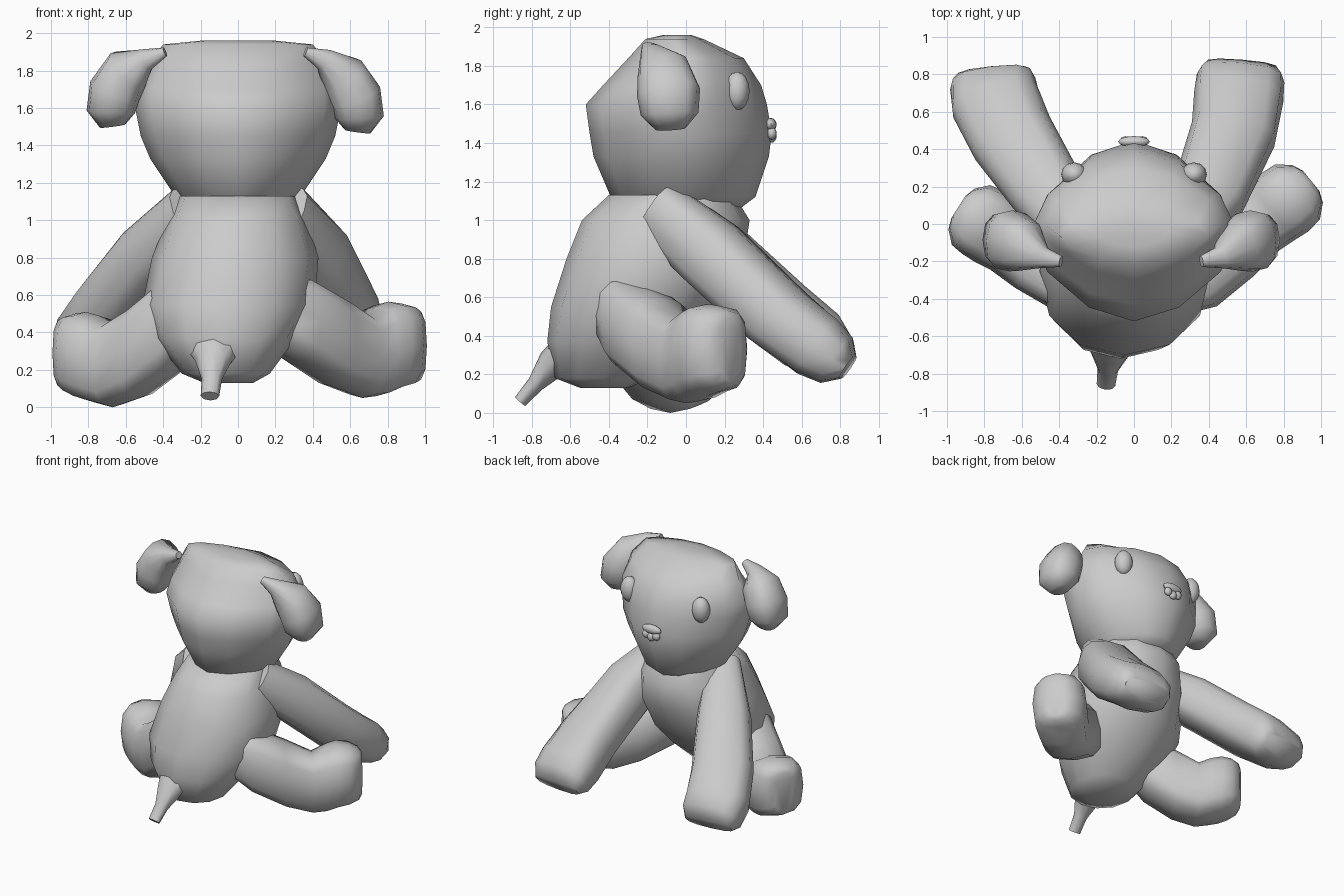
import bpy, bmesh, math
from mathutils import Vector

cube = bpy.data.objects.get("Cube")
if cube:
    bpy.data.objects.remove(cube, do_unlink=True)

GREY = (0.6, 0.6, 0.6, 1)
plush = bpy.data.materials.new("plush_grey")
plush.use_nodes = True
plush.diffuse_color = GREY
plush.node_tree.nodes["Principled BSDF"].inputs["Base Color"].default_value = GREY
UP = Vector((0, 0, 1))
FORWARD = Vector((0, 1, 0))


def finish(name, bm, angle=60):
    bmesh.ops.recalc_face_normals(bm, faces=bm.faces)
    mesh = bpy.data.meshes.new(name)
    bm.to_mesh(mesh)
    bm.free()
    mesh.materials.append(plush)
    obj = bpy.data.objects.new(name, mesh)
    bpy.context.collection.objects.link(obj)
    bpy.ops.object.select_all(action='DESELECT')
    obj.select_set(True)
    bpy.context.view_layer.objects.active = obj
    bpy.ops.object.shade_smooth_by_angle(angle=math.radians(angle))
    return obj


def loft(name, rings, sides=12, power=2.0):
    """Skin rings given as (centre, half axis a, half axis b), capped at both ends."""
    bm = bmesh.new()
    loops = []
    for centre, a, b in rings:
        loop = []
        for i in range(sides):
            t = 2 * math.pi * i / sides
            c, s = math.cos(t), math.sin(t)
            c = math.copysign(abs(c) ** (2 / power), c)
            s = math.copysign(abs(s) ** (2 / power), s)
            loop.append(bm.verts.new(centre + a * c + b * s))
        loops.append(loop)
    for lo, hi in zip(loops, loops[1:]):
        for i in range(sides):
            j = (i + 1) % sides
            bm.faces.new((lo[i], lo[j], hi[j], hi[i]))
    bm.faces.new(loops[0])
    bm.faces.new(loops[-1])
    return finish(name, bm)


def upright(name, profile, **kw):
    """Stack horizontal rings given as (z, left x, right x, back y, front y)."""
    rings = [(Vector(((x0 + x1) / 2, (y0 + y1) / 2, z)), Vector(((x1 - x0) / 2, 0, 0)),
              Vector((0, (y1 - y0) / 2, 0))) for z, x0, x1, y0, y1 in profile]
    return loft(name, rings, **kw)


def tube(name, path, axis=UP, **kw):
    """Sweep along points given as (position, half width across axis, half size along axis)."""
    pts = [Vector(p[0]) for p in path]
    rings = []
    for i, (_, w, h) in enumerate(path):
        t = (pts[min(i + 1, len(pts) - 1)] - pts[max(i - 1, 0)]).normalized()
        side = t.cross(axis).normalized()
        rings.append((pts[i], side * w, side.cross(t) * h))
    return loft(name, rings, **kw)


def leg(name, hip, direction, profile):
    """Sweep upright rings given as (distance, bottom z, top z, half width)."""
    d = Vector(direction).normalized()
    side = d.cross(UP)
    rings = [(Vector(hip) + d * s + UP * (lo + hi) / 2, side * w, UP * (hi - lo) / 2)
             for s, lo, hi, w in profile]
    return loft(name, rings, power=3.0)


def ellipsoid(name, centre, size, segments=12):
    bm = bmesh.new()
    bmesh.ops.create_uvsphere(bm, u_segments=segments, v_segments=8, radius=1)
    bmesh.ops.scale(bm, vec=size, verts=bm.verts)
    bmesh.ops.translate(bm, vec=centre, verts=bm.verts)
    return finish(name, bm)


# Head, tapering to a blunt muzzle and nape
head = [(1.06, 0.24, -0.28, 0.28), (1.12, 0.33, -0.39, 0.36), (1.33, 0.47, -0.48, 0.43),
        (1.45, 0.52, -0.50, 0.445), (1.6, 0.55, -0.52, 0.42), (1.7, 0.545, -0.43, 0.39),
        (1.84, 0.48, -0.30, 0.30), (1.94, 0.40, -0.21, 0.09), (1.96, 0.2, -0.12, 0.03)]
upright("head", [(z, -w, w, y0, y1) for z, w, y0, y1 in head], power=1.68)

# Body, sagging to one side at the bottom
upright("body", [(0.13, -0.18, 0.08, -0.55, -0.3), (0.18, -0.30, 0.17, -0.68, -0.18),
                 (0.37, -0.45, 0.31, -0.72, 0.03), (0.55, -0.51, 0.41, -0.70, 0.18),
                 (0.8, -0.46, 0.43, -0.62, 0.30), (1.0, -0.38, 0.37, -0.54, 0.33),
                 (1.13, -0.32, 0.31, -0.40, 0.25)], power=2.15)

# Arms reaching forward and down, with rounded ends
tube("right_arm", [((0.24, -0.14, 1.05), 0.13, 0.16), ((0.39, 0.13, 0.83), 0.2, 0.185),
                   ((0.53, 0.48, 0.5), 0.23, 0.18), ((0.56, 0.68, 0.345), 0.24, 0.175),
                   ((0.57, 0.78, 0.275), 0.235, 0.145), ((0.575, 0.84, 0.235), 0.2, 0.07)],
     power=2.8)
tube("left_arm", [((-0.24, -0.14, 1.04), 0.13, 0.16), ((-0.46, 0.17, 0.80), 0.2, 0.18),
                  ((-0.65, 0.46, 0.53), 0.23, 0.18), ((-0.74, 0.65, 0.38), 0.24, 0.18),
                  ((-0.755, 0.75, 0.3), 0.23, 0.15), ((-0.76, 0.80, 0.26), 0.195, 0.07)],
     power=2.8)

# Legs with upturned, rounded feet
leg("right_leg", (0.2, -0.38, 0), (0.77, 0.63, 0),
    [(0.0, 0.36, 0.70, 0.13), (0.15, 0.24, 0.70, 0.2), (0.4, 0.11, 0.59, 0.2),
     (0.6, 0.05, 0.49, 0.18), (0.7, 0.06, 0.54, 0.19), (0.78, 0.09, 0.565, 0.2),
     (0.87, 0.11, 0.555, 0.19), (0.94, 0.13, 0.53, 0.13), (0.965, 0.16, 0.5, 0.07)])
leg("left_leg", (-0.19, -0.39, 0), (-0.84, 0.54, 0),
    [(0.05, 0.34, 0.70, 0.12), (0.19, 0.18, 0.69, 0.19), (0.4, 0.05, 0.54, 0.2),
     (0.57, 0.0, 0.45, 0.19), (0.66, 0.02, 0.49, 0.2), (0.74, 0.04, 0.51, 0.2),
     (0.81, 0.07, 0.5, 0.19), (0.87, 0.1, 0.48, 0.13), (0.89, 0.13, 0.45, 0.07)])

# Tail
tube("tail", [((-0.12, -0.58, 0.33), 0.17, 0.12), ((-0.13, -0.7, 0.25), 0.1, 0.08),
              ((-0.14, -0.78, 0.15), 0.055, 0.045), ((-0.15, -0.86, 0.06), 0.05, 0.035)],
     sides=8)

# Floppy ears, eyes
for name, side, dx, dz in (("right", 1, 0, 0), ("left", -1, -0.03, 0.03)):
    path = [((0.36, -0.2, 1.9), 0.025, 0.03), ((0.46, -0.18, 1.86), 0.06, 0.06),
            ((0.56, -0.12, 1.77), 0.13, 0.14), ((0.63, -0.09, 1.66), 0.14, 0.165),
            ((0.65, -0.085, 1.55), 0.13, 0.15), ((0.64, -0.08, 1.475), 0.07, 0.08)]
    tube(name + "_ear", [((side * p[0] + dx, p[1], p[2] + dz * (p[0] > 0.5)), w, h)
                         for p, w, h in path], axis=FORWARD, sides=12, power=2.5)
    ellipsoid(name + "_eye", (side * 0.32, 0.265, 1.67), (0.07, 0.065, 0.1))

# Nose with small lobes below
ellipsoid("nose", (0, 0.44, 1.495), (0.085, 0.03, 0.035))
for name, x, z in (("right", 0.045, 1.45), ("left", -0.045, 1.45), ("middle", 0, 1.435)):
    ellipsoid(name + "_nose_lobe", (x, 0.445, z), (0.033, 0.025, 0.033), 8)
